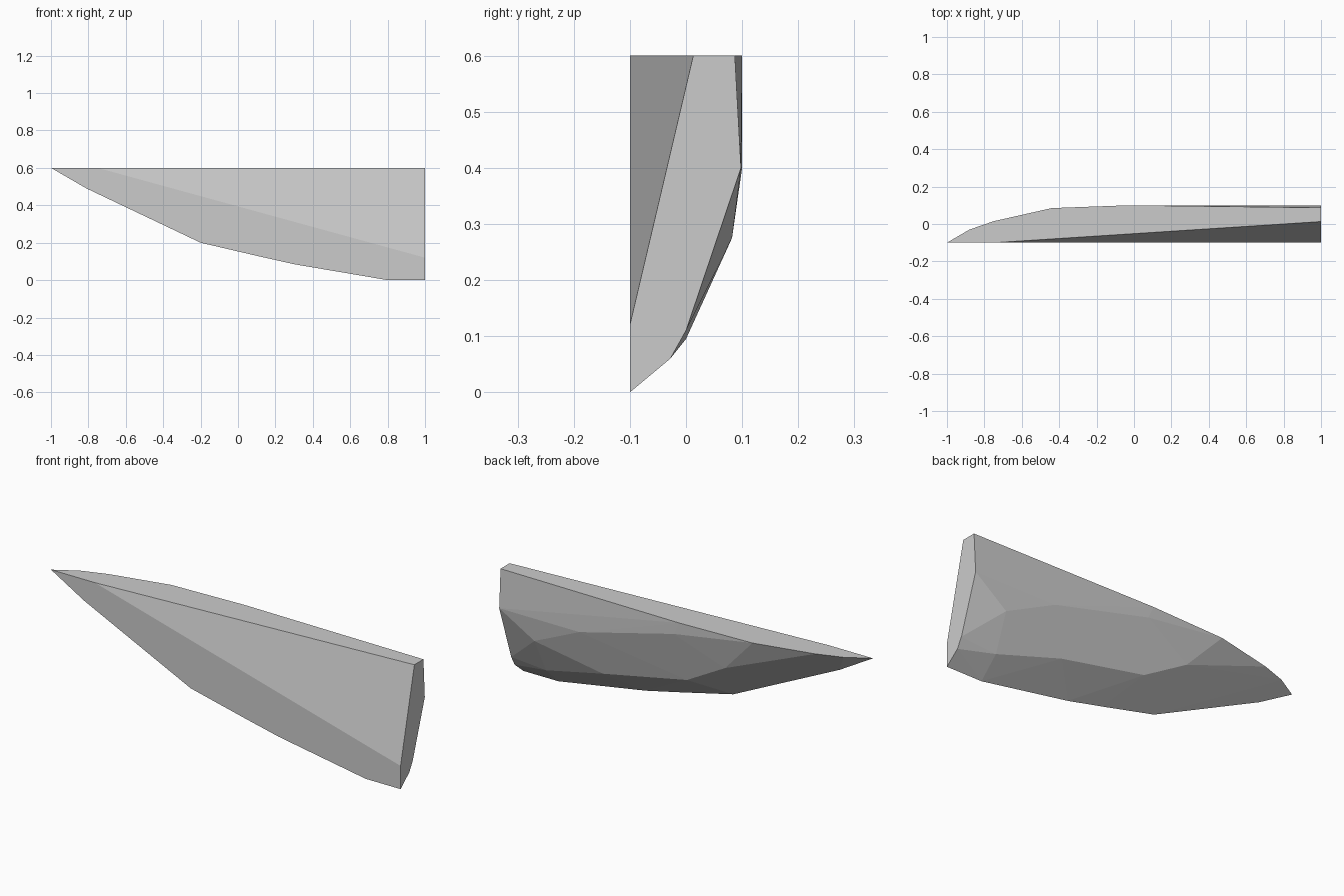
import bpy, bmesh, math

if "Cube" in bpy.data.objects:
    bpy.data.objects.remove(bpy.data.objects["Cube"])

# Flat front outline (x, z) lying in the plane y = -0.1
front = [(-1, .6), (-.75, .6), (1, .12), (1, 0), (.8, 0), (.3, .085),
         (.1, .13), (-.2, .2), (-.6, .395), (-.81, .49)]
# Flat top outline (x, y) lying in the plane z = 0.6
top = [(1, .013), (1, .087), (-.03, .1), (-.44, .085), (-.75, .015), (-.88, -.03)]
# Right end profile (y, z) lying in the plane x = 1
end = [(.098, .4), (0, .11), (-.028, .06)]
# Faceted back bulge
bulge = [(.81, .082, .275), (.54, .1, .4), (0, .1, .535), (-.26, .053, .41),
         (.16, .03, .24), (-.03, .035, .28), (.45, .037, .185), (.8, 0, .095)]

points = ([(x, -.1, z) for x, z in front] + [(x, y, .6) for x, y in top]
          + [(1, y, z) for y, z in end] + bulge)

# Wrap all outlines in one convex faceted shard
bm = bmesh.new()
for p in points:
    bm.verts.new(p)
res = bmesh.ops.convex_hull(bm, input=bm.verts[:])
loose = {g for g in res["geom_interior"] + res["geom_unused"]
         if isinstance(g, bmesh.types.BMVert)}
bmesh.ops.delete(bm, geom=list(loose), context='VERTS')
bmesh.ops.dissolve_limit(bm, angle_limit=math.radians(.3),
                         verts=bm.verts[:], edges=bm.edges[:])
bmesh.ops.recalc_face_normals(bm, faces=bm.faces[:])
mesh = bpy.data.meshes.new("rock_shard")
bm.to_mesh(mesh)
bm.free()

# Single grey stone colour
mat = bpy.data.materials.new("stone_grey")
mat.diffuse_color = (.6, .6, .6, 1)
mat.use_nodes = True
mat.node_tree.nodes["Principled BSDF"].inputs["Base Color"].default_value = mat.diffuse_color
mesh.materials.append(mat)
obj = bpy.data.objects.new("rock_shard", mesh)
bpy.context.collection.objects.link(obj)
